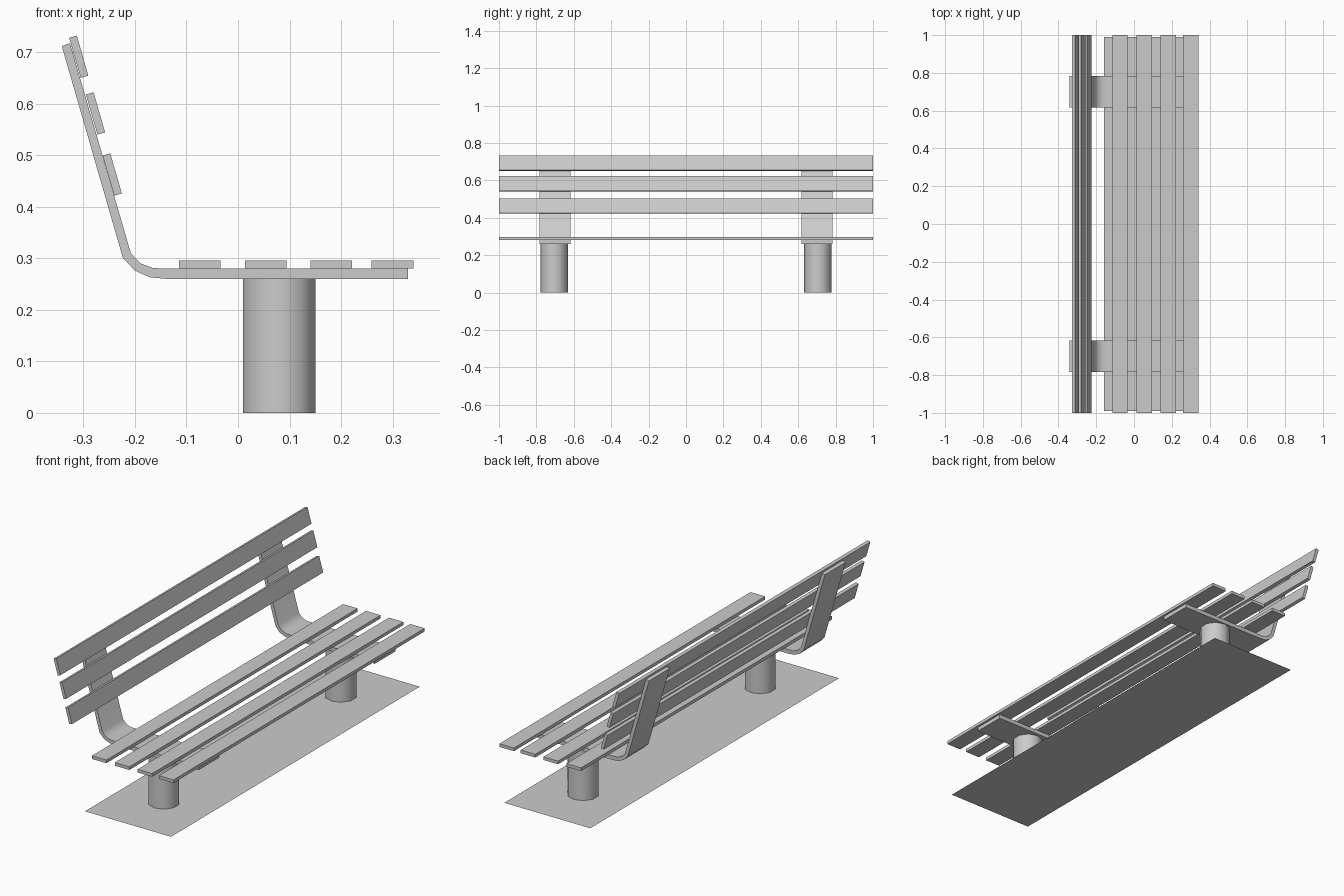
import bpy, bmesh, math

if "Cube" in bpy.data.objects:
    bpy.data.objects.remove(bpy.data.objects["Cube"])


def box(name, x, z, sx, sz, tilt=0.0):
    """Full-length slat centred on y = 0, tilted about the y axis."""
    bpy.ops.mesh.primitive_cube_add(size=1, location=(x, 0, z), rotation=(0, tilt, 0))
    ob = bpy.context.object
    ob.name = name
    ob.scale = (sx, 2.0, sz)
    bpy.ops.object.transform_apply(location=False, rotation=False, scale=True)


def extrude_profile(name, points, y0, y1):
    """Extrude an x-z outline along y."""
    bm = bmesh.new()
    face = bm.faces.new([bm.verts.new((x, y0, z)) for x, z in points])
    ext = bmesh.ops.extrude_face_region(bm, geom=[face])
    moved = [g for g in ext["geom"] if isinstance(g, bmesh.types.BMVert)]
    bmesh.ops.translate(bm, verts=moved, vec=(0, y1 - y0, 0))
    bmesh.ops.recalc_face_normals(bm, faces=bm.faces)
    mesh = bpy.data.meshes.new(name)
    bm.to_mesh(mesh)
    bm.free()
    ob = bpy.data.objects.new(name, mesh)
    bpy.context.collection.objects.link(ob)
    return ob


def smooth(ob):
    bpy.ops.object.select_all(action='DESELECT')
    ob.select_set(True)
    bpy.context.view_layer.objects.active = ob
    bpy.ops.object.shade_smooth_by_angle(angle=math.radians(40))


# Seat slats
for i, x in enumerate((-0.074, 0.054, 0.181, 0.300)):
    box(f"seat_slat_{i + 1}", x, 0.288, 0.081, 0.016)

# Backrest slats, leaning back
for i, (x, z) in enumerate(((-0.244, 0.4625), (-0.2765, 0.581), (-0.309, 0.691))):
    box(f"back_slat_{i + 1}", x, z, 0.0155, 0.081, -math.radians(16.1))

# Bent flat bar supporting seat and backrest
bracket = [(0.33, 0.26), (-0.137, 0.26), (-0.171, 0.263), (-0.2, 0.276),
           (-0.2235, 0.301), (-0.342, 0.712), (-0.326, 0.717),
           (-0.208, 0.31), (-0.189, 0.29), (-0.165, 0.281), (-0.137, 0.28),
           (0.33, 0.28)]

for side, s in (("left", -1), ("right", 1)):
    smooth(extrude_profile(f"{side}_bracket", bracket, s * 0.618, s * 0.783))
    # Round post under each bracket
    bpy.ops.mesh.primitive_cylinder_add(vertices=10, radius=0.0735, depth=0.26,
                                        location=(0.08, s * 0.705, 0.13))
    post = bpy.context.object
    post.name = f"{side}_post"
    smooth(post)

# Thin ground sheet
bpy.ops.mesh.primitive_plane_add(size=1, location=(0.08, 0, 0))
sheet = bpy.context.object
sheet.name = "base_sheet"
sheet.scale = (0.48, 1.98, 1)
bpy.ops.object.transform_apply(location=False, rotation=False, scale=True)
